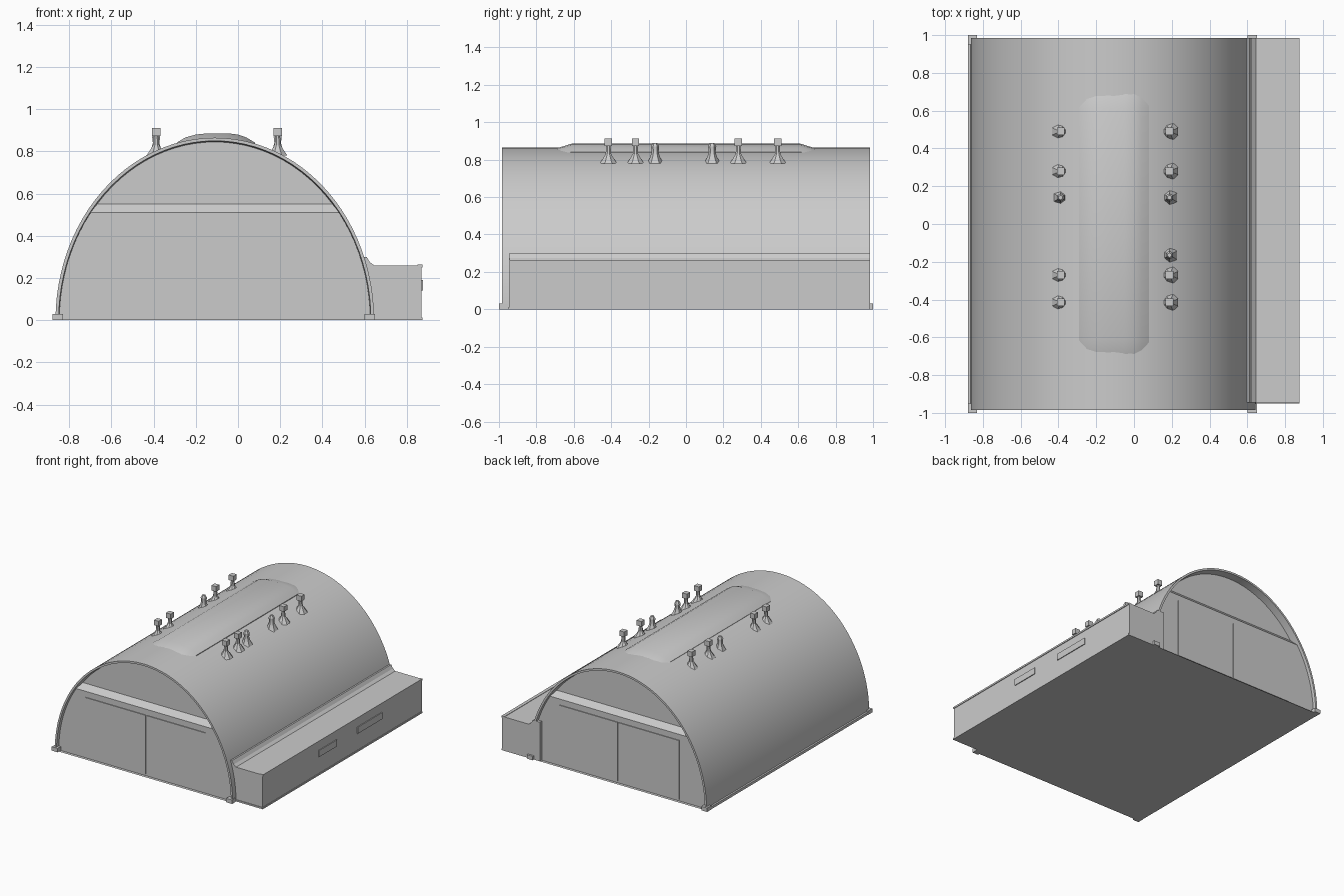
import bpy, bmesh, math

if "Cube" in bpy.data.objects:
    bpy.data.objects.remove(bpy.data.objects["Cube"])

CX, HW, HH = -0.11, 0.755, 0.865   # arch centre, half width, height


def finish(name, bm, smooth=True):
    bmesh.ops.recalc_face_normals(bm, faces=bm.faces)
    me = bpy.data.meshes.new(name)
    bm.to_mesh(me)
    bm.free()
    ob = bpy.data.objects.new(name, me)
    bpy.context.collection.objects.link(ob)
    if smooth:
        bpy.context.view_layer.objects.active = ob
        bpy.ops.object.select_all(action='DESELECT')
        ob.select_set(True)
        bpy.ops.object.shade_smooth_by_angle(angle=math.radians(25))
    return ob


def loft(name, rings, smooth=True):
    """Closed solid through rings of equal point count."""
    bm = bmesh.new()
    vs = [[bm.verts.new(p) for p in r] for r in rings]
    n = len(rings[0])
    for a, b in zip(vs, vs[1:]):
        for i in range(n):
            j = (i + 1) % n
            bm.faces.new((a[i], a[j], b[j], b[i]))
    bm.faces.new(vs[0])
    bm.faces.new(vs[-1])
    return finish(name, bm, smooth)


def box(name, x0, x1, y0, y1, z0, z1):
    return loft(name, [[(x0, y0, z), (x1, y0, z), (x1, y1, z), (x0, y1, z)]
                       for z in (z0, z1)], False)


def arch(y, inset, n=48):
    return [(CX + (HW - inset) * math.cos(math.pi * i / n), y,
             (HH - inset) * math.sin(math.pi * i / n)) for i in range(n + 1)]


def clipped(y, inset, top, n=10):
    """Lower part of the arch, cut flat at height top."""
    a = math.asin(top / (HH - inset))
    right = [(CX + (HW - inset) * math.cos(a * i / n), y,
              (HH - inset) * math.sin(a * i / n)) for i in range(n + 1)]
    return right + [(2 * CX - x, y, z) for x, _, z in reversed(right)]


# Vaulted hall with recessed gables
loft("vaulted_hall", [arch(0.925, 0.02), arch(0.985, 0.015), arch(0.985, 0),
                      arch(-0.985, 0), arch(-0.985, 0.015), arch(-0.925, 0.02)])

# Door walls with sloping header, and door leaves
for s, side in ((-1, "front"), (1, "back")):
    loft(side + "_door_wall", [clipped(s * 0.90, 0.018, 0.56),
                               clipped(s * 0.925, 0.018, 0.55),
                               clipped(s * 0.962, 0.018, 0.51)], False)
    for leaf, x0, x1 in (("left", -0.62, -0.105), ("right", -0.095, 0.40)):
        y0, y1 = sorted((s * 0.95, s * 0.968))
        box(f"{side}_{leaf}_door", x0, x1, y0, y1, 0.015, 0.465)
    # Corner feet of the arch
    for foot, x0, x1 in (("left", -0.88, -0.83), ("right", 0.60, 0.65)):
        y0, y1 = sorted((s * 0.95, s * 1.0))
        box(f"{side}_{foot}_foot", x0, x1, y0, y1, 0, 0.03)

# Side annex with a small fillet where its roof meets the vault
annex = [(0.55, 0), (0.87, 0), (0.87, 0.26), (0.645, 0.26), (0.625, 0.275),
         (0.61, 0.30), (0.55, 0.30)]
loft("side_annex", [[(x, y, z) for x, z in annex] for y in (-0.945, 0.985)], False)
box("annex_roof_edge", 0.85, 0.875, -0.945, 0.985, 0.25, 0.263)
box("annex_sill", 0.60, 0.875, -0.95, 0.985, 0, 0.012)
box("left_sill", -0.878, -0.84, -0.97, 0.97, 0, 0.02)

# Raised ridge cap with sloped ends
ridge = [(-0.29, 0.80), (-0.29, 0.842), (-0.25, 0.866), (-0.20, 0.88), (-0.14, 0.886),
         (-0.05, 0.886), (0.0, 0.88), (0.04, 0.866), (0.08, 0.842), (0.08, 0.80)]
loft("ridge_cap", [[(x, y, z - d) for x, z in ridge]
                   for y, d in ((-0.70, 0.028), (-0.61, 0), (0.61, 0), (0.70, 0.028))])


# Roof vents: flared foot, thin stem, square cap
def vent(name, x, y, profile, sides):
    off = math.pi / sides
    loft(name, [[(x + r * math.cos(off + 2 * math.pi * k / sides),
                  y + r * math.sin(off + 2 * math.pi * k / sides), z)
                 for k in range(sides)] for r, z in profile], sides > 4)


ROWS = {"left": (-0.388, (0.14,)), "right": (0.188, (0.14, -0.165))}
for side, (x, shorts) in ROWS.items():
    # Left row has one vent fewer at the middle than the right row
    for i, y in enumerate((0.49, 0.28, -0.27, -0.415)):
        vent(f"{side}_vent_stem_{i}", x, y,
             [(0.05, 0.78), (0.032, 0.805), (0.016, 0.83), (0.012, 0.88)], 8)
        box(f"{side}_vent_cap_{i}", x - 0.02, x + 0.02, y - 0.02, y + 0.02, 0.873, 0.912)
    for i, y in enumerate(shorts):
        vent(f"{side}_short_vent_{i}", x, y,
             [(0.045, 0.78), (0.028, 0.81), (0.018, 0.84), (0.022, 0.87), (0.012, 0.89)], 6)

# Shallow panels on the annex wall
for i, (y0, y1) in enumerate(((-0.27, -0.05), (0.20, 0.50))):
    box(f"annex_panel_{i}", 0.86, 0.876, y0, y1, 0.14, 0.19)
